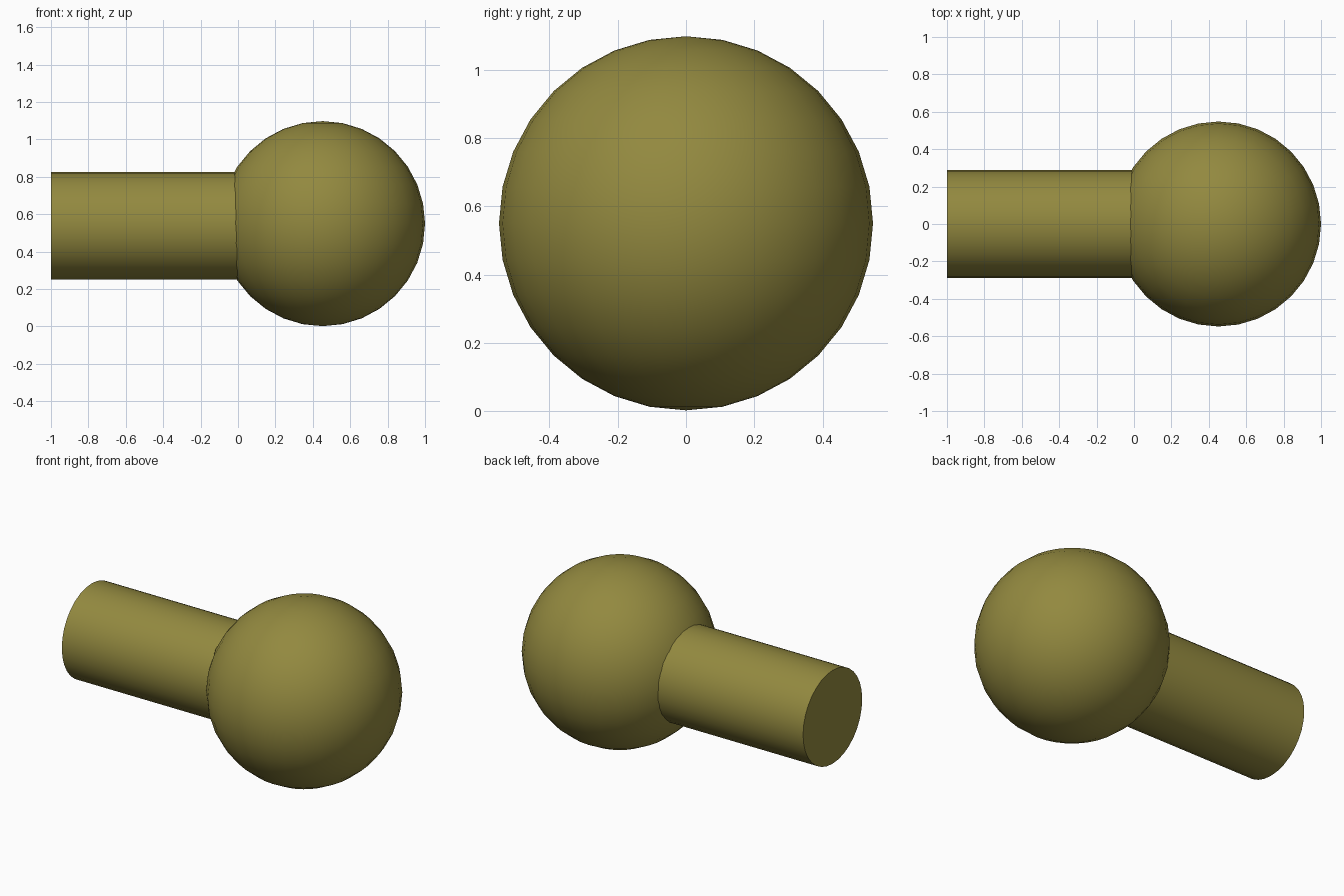
import bpy, math

if "Cube" in bpy.data.objects:
    bpy.data.objects.remove(bpy.data.objects["Cube"])

# Olive paint shared by both parts
mat = bpy.data.materials.new("olive")
mat.diffuse_color = (0.29, 0.25, 0.05, 1)
mat.use_nodes = True
mat.node_tree.nodes["Principled BSDF"].inputs["Base Color"].default_value = mat.diffuse_color


def finish(name):
    ob = bpy.context.object
    ob.name = name
    ob.data.materials.append(mat)
    bpy.ops.object.shade_smooth_by_angle(angle=math.radians(40))
    return ob


# Ball at the right end
R = 0.548
bpy.ops.mesh.primitive_uv_sphere_add(segments=32, ring_count=16, radius=R,
                                     location=(1 - R, 0, R + 0.002))
finish("ball")

# Round shaft running from the left end into the ball
bpy.ops.mesh.primitive_cylinder_add(vertices=32, radius=0.288, depth=1.3,
                                    location=(-0.35, 0, 0.538),
                                    rotation=(0, math.pi / 2, 0))
finish("shaft")
